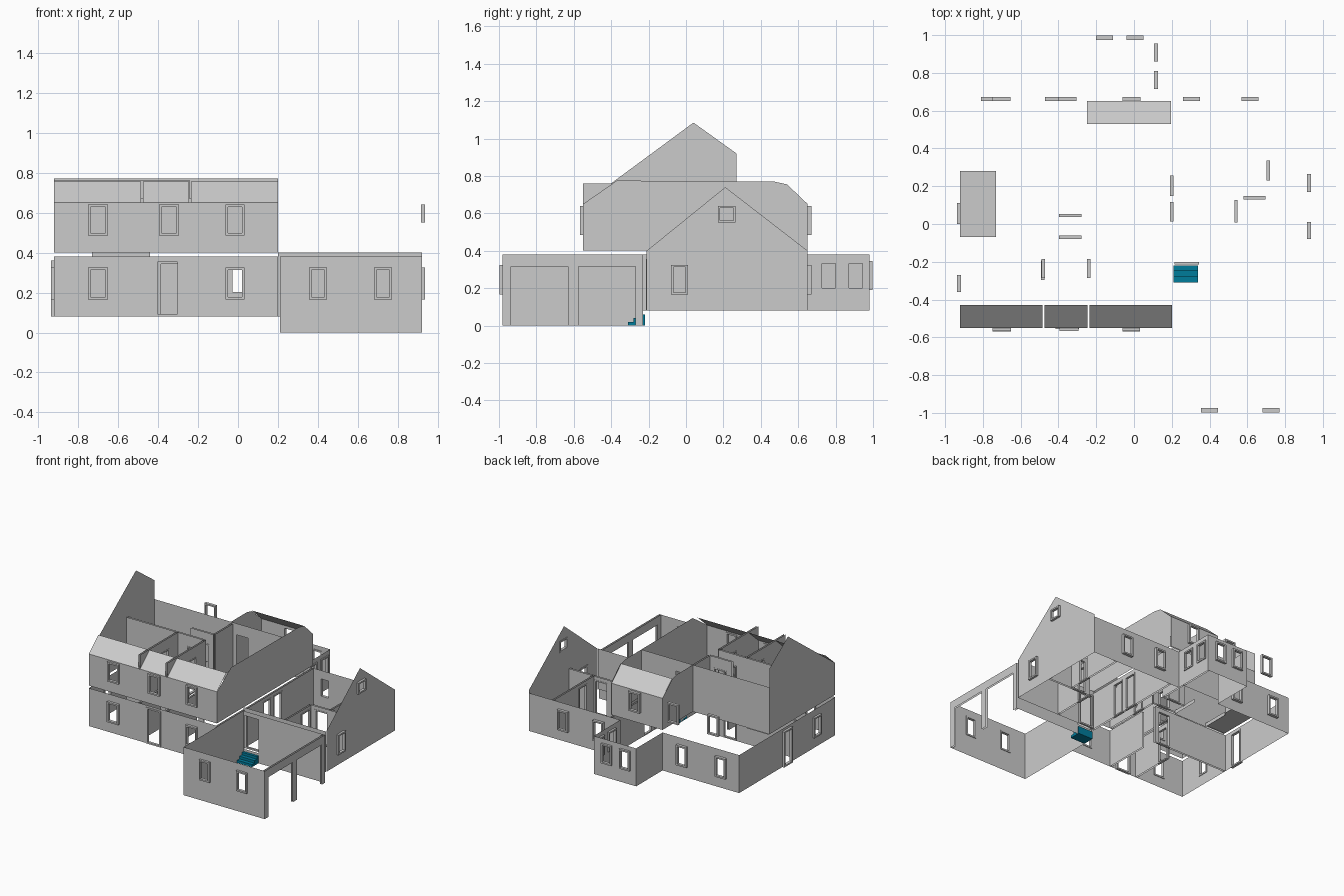
import bpy, bmesh
from mathutils import Vector

if "Cube" in bpy.data.objects:
    bpy.data.objects.remove(bpy.data.objects["Cube"])


def finish(bm, name, mat=None):
    bmesh.ops.recalc_face_normals(bm, faces=bm.faces)
    me = bpy.data.meshes.new(name)
    bm.to_mesh(me)
    bm.free()
    ob = bpy.data.objects.new(name, me)
    bpy.context.collection.objects.link(ob)
    if mat:
        me.materials.append(mat)
    return ob


def place(axis, pos, t, z):
    return Vector((t, pos, z)) if axis == 'x' else Vector((pos, t, z))


def wall(name, axis, pos, a, b, z0, z1, doors=(), holes=(), top=None, gap=0):
    """Sheet wall running along an axis, with door notches and window holes.
    gap > 0 makes a partition from two parallel sheets."""
    outline = [(a, z0)]
    for c, d, h in sorted(doors):
        outline += [(c, z0), (c, h), (d, h), (d, z0)]
    outline += [(b, z0)] + (top or [(b, z1), (a, z1)])
    rings = [outline] + [[(c, l), (d, l), (d, h), (c, h)] for c, d, l, h in holes]
    bm = bmesh.new()
    for off in ((-gap, gap) if gap else (0,)):
        edges = []
        for ring in rings:
            vs = [bm.verts.new(place(axis, pos + off, *p)) for p in ring]
            edges += [bm.edges.new((vs[i - 1], vs[i])) for i in range(len(vs))]
        n = Vector((0, 1, 0)) if axis == 'x' else Vector((1, 0, 0))
        bmesh.ops.triangle_fill(bm, use_beauty=True, edges=edges, normal=n)
    bmesh.ops.dissolve_limit(bm, angle_limit=0.01, verts=bm.verts, edges=bm.edges)
    return finish(bm, name)


def frame(name, axis, p0, p1, c, d, l, h, w=0.012):
    """Rectangular frame ring around an opening, between depths p0 and p1."""
    bm = bmesh.new()
    loops = []
    for pos, i in ((p0, 0), (p1, 0), (p1, w), (p0, w)):
        pts = [(c + i, l + i), (d - i, l + i), (d - i, h - i), (c + i, h - i)]
        loops.append([bm.verts.new(place(axis, pos, *p)) for p in pts])
    for k in range(4):
        A, B = loops[k - 1], loops[k]
        for i in range(4):
            bm.faces.new((A[i - 1], A[i], B[i], B[i - 1]))
    finish(bm, name)


def windows(name, axis, pos, out, spans):
    for i, s in enumerate(spans):
        frame(f"{name}_window_{i + 1}", axis, pos, pos + out, *s)


def quad(name, pts):
    bm = bmesh.new()
    bm.faces.new([bm.verts.new(p) for p in pts])
    finish(bm, name)


LO, HI = (0.165, 0.325), (0.485, 0.64)
DOOR = 0.345

# ground floor, main house and wing shell
front_lo = [(-0.75, -0.65, *LO), (-0.062, 0.033, *LO)]
wall("ground_front_wall", 'x', -0.55, -0.92, 0.20, 0.08, 0.38, [(-0.405, -0.30, 0.36)], front_lo)
windows("ground_front", 'x', -0.545, -0.025, front_lo)
frame("front_door_frame", 'x', -0.555, -0.535, -0.415, -0.29, 0.08, 0.365)

left_lo = [(-0.36, -0.27, *LO)]
wall("ground_left_wall", 'y', -0.92, -0.55, 0.65, 0.08, 0.38, [(0.01, 0.10, 0.35)], left_lo)
windows("ground_left", 'y', -0.915, -0.022, left_lo)
frame("side_door_frame", 'y', -0.915, -0.937, 0.0, 0.11, 0.08, 0.36)

back_lo = [(-0.81, -0.72, *LO), (-0.47, -0.38, *LO), (0.26, 0.35, *LO), (0.57, 0.66, *LO)]
wall("ground_back_left_wall", 'x', 0.65, -0.92, -0.25, 0.08, 0.38, (), back_lo[:2])
wall("ground_back_right_wall", 'x', 0.65, 0.12, 0.92, 0.08, 0.38, (), back_lo[2:])
windows("ground_back", 'x', 0.65, 0.022, back_lo)

# rear extension
ext_b = [(-0.20, -0.11, 0.19, 0.345), (-0.04, 0.05, 0.19, 0.345)]
ext_r = [(0.715, 0.81, 0.19, 0.345), (0.86, 0.955, 0.19, 0.345)]
wall("extension_back_wall", 'x', 0.98, -0.25, 0.12, 0.08, 0.38, (), ext_b)
wall("extension_right_wall", 'y', 0.12, 0.65, 0.98, 0.08, 0.38, (), ext_r)
wall("extension_left_wall", 'y', -0.25, 0.65, 0.98, 0.08, 0.38)
windows("extension_back", 'x', 0.975, 0.022, ext_b)
windows("extension_right", 'y', 0.105, 0.022, ext_r)

# right wing gable
gable = [(-0.08, 0.01, *LO), (0.17, 0.265, 0.55, 0.64)]
wall("wing_gable_wall", 'y', 0.92, -0.21, 0.65, 0.08, 0, (), gable,
     [(0.65, 0.40), (0.21, 0.74), (-0.21, 0.40)])
windows("wing_gable", 'y', 0.915, 0.022, gable)
wall("wing_front_wall", 'x', -0.215, 0.20, 0.92, 0.08, 0.40, [(0.22, 0.34, DOOR)])

# garage
gar = [(0.355, 0.445, *LO), (0.68, 0.77, *LO)]
wall("garage_front_wall", 'x', -0.98, 0.21, 0.92, 0, 0.38, (), gar)
windows("garage_front", 'x', -0.975, -0.022, gar)
wall("garage_left_wall", 'y', 0.21, -0.98, -0.23, 0, 0.38)
wall("garage_right_wall", 'y', 0.92, -0.98, -0.23, 0, 0.38,
     [(-0.935, -0.63, 0.315), (-0.575, -0.27, 0.315)])
wall("garage_right_lining", 'y', 0.905, -0.98, -0.23, 0, 0.38,
     [(-0.935, -0.63, 0.315), (-0.575, -0.27, 0.315)])
wall("garage_back_wall", 'x', -0.23, 0.21, 0.92, 0, 0.38, (), [(0.22, 0.34, 0.08, DOOR)])
frame("garage_door_frame", 'x', -0.215, -0.20, 0.215, 0.345, 0.08, 0.355)

# garage steps
teal = bpy.data.materials.new("teal")
teal.diffuse_color = (0.0, 0.2, 0.33, 1)
teal.use_nodes = True
teal.node_tree.nodes["Principled BSDF"].inputs["Base Color"].default_value = teal.diffuse_color
bm = bmesh.new()
prof = [(-0.31, 0)]
for i in range(3):
    prof += [(-0.31 + 0.03 * i, 0.02 * (i + 1)), (-0.28 + 0.03 * i, 0.02 * (i + 1))]
prof.append((-0.22, 0))
f = bm.faces.new([bm.verts.new((0.21, *p)) for p in prof])
r = bmesh.ops.extrude_face_region(bm, geom=[f], use_keep_orig=True)
bmesh.ops.translate(bm, vec=(0.13, 0, 0), verts=[v for v in r["geom"] if isinstance(v, bmesh.types.BMVert)])
finish(bm, "garage_steps", teal)

# upper floor shell
front_hi = [(-0.75, -0.65, *HI), (-0.395, -0.295, *HI), (-0.062, 0.033, *HI)]
wall("upper_front_wall", 'x', -0.55, -0.92, 0.20, 0.40, 0.65, (), front_hi)
windows("upper_front", 'x', -0.545, -0.022, front_hi)
for i, (a, b) in enumerate([(-0.92, -0.485), (-0.475, -0.245), (-0.235, 0.20)]):
    quad(f"front_roof_slope_{i + 1}", [(a, -0.55, 0.65), (b, -0.55, 0.65), (b, -0.43, 0.755), (a, -0.43, 0.755)])
wall("upper_left_gable", 'y', -0.92, -0.55, 0.27, 0.40, 0, (), (),
     [(0.27, 0.92), (0.04, 1.085), (-0.55, 0.65)])
wall("upper_right_wall", 'y', 0.20, -0.55, 0.65, 0.40, 0, (), (),
     [(0.65, 0.65), (0.54, 0.755), (0.47, 0.77), (-0.37, 0.775), (-0.55, 0.65)])
wall("upper_back_wall", 'x', 0.27, -0.92, -0.25, 0.40, 0.77)
wall("upper_middle_wall", 'x', 0.27, -0.25, 0.20, 0.40, 0.77, [(-0.2, -0.1, 0.68)])

# rear dormer and free window frames
back_hi = [(-0.06, 0.035, *HI), (-0.75, -0.655, *HI), (-0.40, -0.305, *HI)]
wall("dormer_back_wall", 'x', 0.65, -0.25, 0.195, 0.40, 0.65, (), back_hi[:1])
wall("dormer_left_wall", 'y', -0.25, 0.27, 0.65, 0.40, 0, (), (),
     [(0.65, 0.65), (0.53, 0.755), (0.47, 0.77), (0.27, 0.77)])
windows("upper_back", 'x', 0.65, 0.022, back_hi)
quad("dormer_roof_slope", [(-0.25, 0.65, 0.65), (0.195, 0.65, 0.65), (0.195, 0.53, 0.76), (-0.25, 0.53, 0.76)])

# stairwell sheets and landing
quad("landing_floor", [(-0.92, -0.07, 0.40), (-0.73, -0.07, 0.40), (-0.73, 0.28, 0.40), (-0.92, 0.28, 0.40)])
wall("stairwell_front", 'x', -0.06, -0.73, -0.44, 0.38, 0.41)
for x in (-0.73, -0.44):
    wall("stairwell_side", 'y', x, -0.06, 0.16, 0.38, 0.41)

# inner partitions: name, axis, position, from, to, storey, doors
G, U = (0.08, 0.38), (0.40, 0.76)
for n, ax, p, a, b, st, drs in [
    ("hall_left", 'y', -0.483, -0.55, -0.18, G, [(-0.29, -0.20)]),
    ("hall_right", 'y', -0.24, -0.55, -0.18, G, []),
    ("main_right", 'y', 0.20, -0.55, 0.65, G, [(0.02, 0.11), (0.155, 0.25)]),
    ("hall_back", 'x', -0.07, -0.92, -0.25, G, [(-0.39, -0.285)]),
    ("wing_cross", 'x', 0.14, 0.54, 0.92, G, [(0.585, 0.69)]),
    ("wing_front_room", 'y', 0.54, -0.21, 0.14, G, [(0.015, 0.12)]),
    ("wing_back_room", 'y', 0.71, 0.14, 0.65, G, [(0.235, 0.33)]),
    ("upper_hall_left", 'y', -0.48, -0.55, -0.07, U, [(-0.28, -0.19)]),
    ("upper_hall_right", 'y', -0.24, -0.55, -0.07, U, [(-0.28, -0.19)]),
    ("upper_cross", 'x', -0.07, -0.92, -0.24, U, [(-0.39, -0.285)]),
    ("upper_bath", 'x', 0.045, -0.44, -0.24, U, [(-0.39, -0.285)]),
    ("upper_side", 'y', -0.24, 0.045, 0.27, U, []),
]:
    low = st[0] + 0.265
    wall(n + "_partition", ax, p, a, b, *st, [(c, d, low) for c, d in drs], gap=0.007)
    for c, d in drs:
        frame(n + "_door_frame", ax, p - 0.009, p + 0.009, c - 0.006, d + 0.006, st[0], low + 0.008, 0.01)
